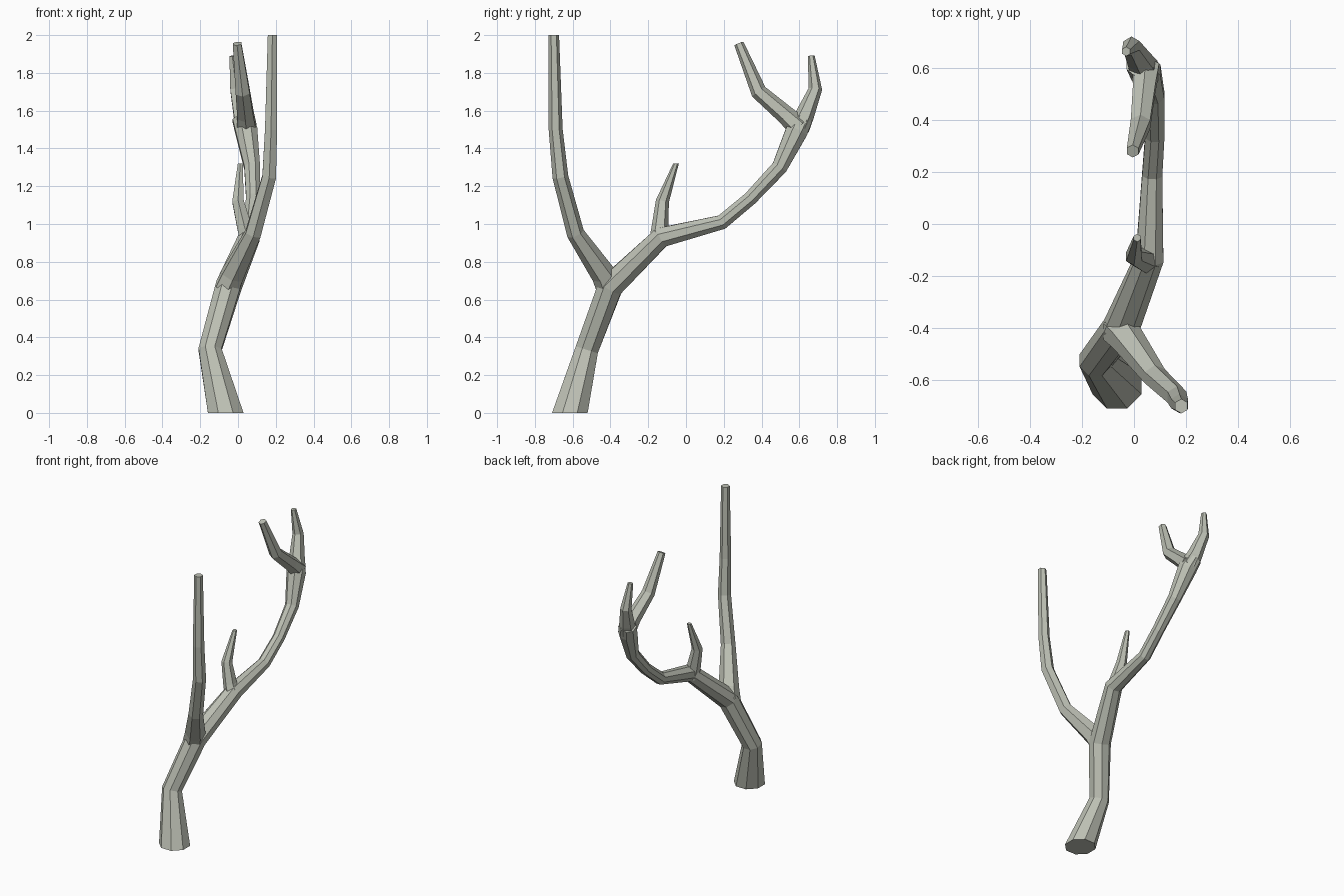
import bpy, bmesh, math
from mathutils import Vector

if "Cube" in bpy.data.objects:
    bpy.data.objects.remove(bpy.data.objects["Cube"])

wood = bpy.data.materials.new("pale grey wood")
wood.diffuse_color = (0.51, 0.53, 0.46, 1)
wood.use_nodes = True
wood.node_tree.nodes["Principled BSDF"].inputs["Base Color"].default_value = wood.diffuse_color


def limb(name, points, sides, flat_start=False, flat_end=False):
    """Tapered low-poly tube through (x, y, z, radius) points."""
    bm = bmesh.new()
    pos = [Vector(p[:3]) for p in points]
    rings = []
    for i, p in enumerate(pos):
        before = (p - pos[i - 1]).normalized() if i else Vector()
        after = (pos[i + 1] - p).normalized() if i < len(pos) - 1 else Vector()
        t = (before + after).normalized()
        if (i == 0 and flat_start) or (i == len(pos) - 1 and flat_end):
            t = Vector((0, 0, 1))
        u = (Vector((1, 0, 0)) - t * t.x).normalized()
        v = t.cross(u)
        r = points[i][3]
        ring = []
        for k in range(sides):
            a = 2 * math.pi * (k + 0.5) / sides
            ring.append(bm.verts.new(p + (u * math.cos(a) + v * math.sin(a)) * r))
        rings.append(ring)
    for a, b in zip(rings, rings[1:]):
        for k in range(sides):
            n = (k + 1) % sides
            bm.faces.new((a[k], a[n], b[n], b[k]))
    bm.faces.new(rings[0][::-1])
    bm.faces.new(rings[-1])
    bmesh.ops.recalc_face_normals(bm, faces=bm.faces)
    me = bpy.data.meshes.new(name)
    bm.to_mesh(me)
    bm.free()
    me.materials.append(wood)
    ob = bpy.data.objects.new(name, me)
    bpy.context.collection.objects.link(ob)
    return ob


# trunk running on into the long branch
trunk = limb("trunk_and_long_branch", [
    (-0.065, -0.615, 0.00, 0.102), (-0.148, -0.525, 0.335, 0.066),
    (-0.05, -0.40, 0.67, 0.072), (0.06, -0.13, 0.93, 0.058),
    (0.07, 0.19, 1.01, 0.042), (0.08, 0.34, 1.135, 0.04),
    (0.075, 0.495, 1.30, 0.045), (0.045, 0.585, 1.49, 0.063),
    (0.02, 0.62, 1.56, 0.055)], 8, flat_start=True)

# tall upright branch
limb("upright_branch", [
    (-0.06, -0.405, 0.66, 0.07), (-0.03, -0.435, 0.73, 0.066),
    (0.08, -0.585, 0.95, 0.047), (0.165, -0.665, 1.25, 0.042),
    (0.175, -0.69, 1.50, 0.037), (0.182, -0.70, 2.00, 0.028)], 6, flat_end=True)

# short twig on the long branch
limb("short_twig", [
    (0.06, -0.14, 0.91, 0.056), (0.035, -0.138, 0.98, 0.045),
    (0.0, -0.125, 1.12, 0.035), (0.012, -0.053, 1.32, 0.015)], 6, flat_end=True)

# forked twigs at the end of the long branch
limb("inner_end_twig", [
    (0.045, 0.60, 1.51, 0.06), (0.04, 0.53, 1.575, 0.05),
    (0.025, 0.385, 1.70, 0.043), (-0.005, 0.28, 1.955, 0.026)], 6)
limb("outer_end_twig", [
    (0.04, 0.595, 1.51, 0.06), (0.02, 0.63, 1.58, 0.05),
    (-0.01, 0.685, 1.715, 0.036), (-0.03, 0.663, 1.89, 0.018)], 6)
